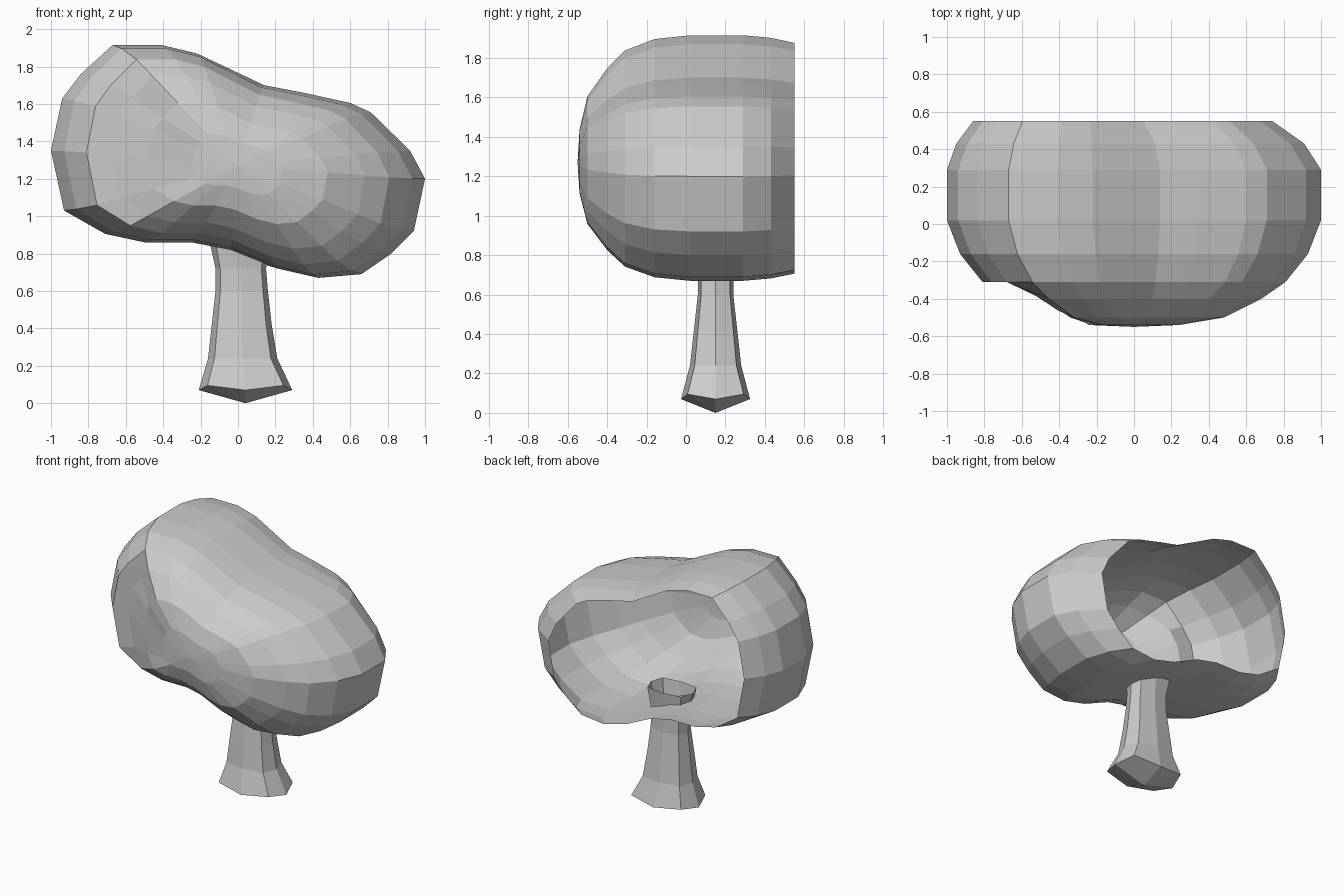
import bpy, bmesh, math

cube = bpy.data.objects.get("Cube")
if cube:
    bpy.data.objects.remove(cube, do_unlink=True)

grey = bpy.data.materials.new("light_grey")
grey.use_nodes = True
colour = (0.6, 0.6, 0.6, 1)
grey.diffuse_color = colour
grey.node_tree.nodes["Principled BSDF"].inputs["Base Color"].default_value = colour


def loft(name, rings, end):
    """Skin equal rings of points and close the last one with a fan to end."""
    bm = bmesh.new()
    loops = [[bm.verts.new(p) for p in ring] for ring in rings]
    n = len(loops[0])
    for a, b in zip(loops, loops[1:]):
        for i in range(n):
            j = (i + 1) % n
            bm.faces.new((a[i], a[j], b[j], b[i]))
    tip = bm.verts.new(end)
    for i in range(n):
        bm.faces.new((loops[-1][i], loops[-1][(i + 1) % n], tip))
    bmesh.ops.recalc_face_normals(bm, faces=bm.faces)
    mesh = bpy.data.meshes.new(name)
    bm.to_mesh(mesh)
    bm.free()
    mesh.materials.append(grey)
    obj = bpy.data.objects.new(name, mesh)
    bpy.context.collection.objects.link(obj)
    return obj


# Canopy: a lopsided outline in x and z, scaled ring by ring, open at the back
outline = [(-1, 1.35), (-.94, 1.63), (-.84, 1.76), (-.67, 1.915), (-.41, 1.915),
           (-.22, 1.87), (.14, 1.7), (.35, 1.66), (.6, 1.605), (.71, 1.555),
           (.92, 1.35), (1, 1.2), (.94, .92), (.82, .8), (.66, .69), (.43, .67),
           (.21, .72), (-.04, .82), (-.25, .86), (-.5, .86), (-.71, .905), (-.93, 1.03)]
MID = 1.27


def front_limit(x):
    # The front is pushed back on the tall side, then steps forward
    t = min(max((x + .57) / .26, 0), 1)
    return -.31 - .24 * t


def ring(y, sx, sz, shift=0):
    points = []
    for x, z in outline:
        px = x * sx + shift
        points.append((px, max(y, front_limit(px)), MID + (z - MID) * sz))
    return points


canopy_rings = [ring(.55, .8, .94, -.06), ring(.43, .93, .98, -.02),
                ring(.29, 1, 1), ring(.02, 1, 1), ring(-.16, .93, .97),
                ring(-.31, .81, .88), ring(-.4, .68, .74),
                ring(-.5, .48, .52), ring(-.54, .24, .26)]
loft("canopy", canopy_rings, (0, -.55, MID))

# Trunk: flared eight-sided tube with a shallow pointed foot
trunk_rings = []
for z, rx, ry, cx in [(.9, .17, .11, .01), (.72, .135, .09, .015), (.6, .14, .09, .02),
                      (.42, .16, .11, .02), (.24, .185, .13, .025), (.07, .25, .175, .04)]:
    loop = []
    for i in range(8):
        a = i * math.pi / 4
        grow = 1.15 if i % 2 else 1
        lift = .025 if i % 2 and z < .1 else 0
        loop.append((cx + rx * grow * math.cos(a), .15 + ry * grow * math.sin(a), z + lift))
    trunk_rings.append(loop)
loft("trunk", trunk_rings, (.04, .15, 0))
